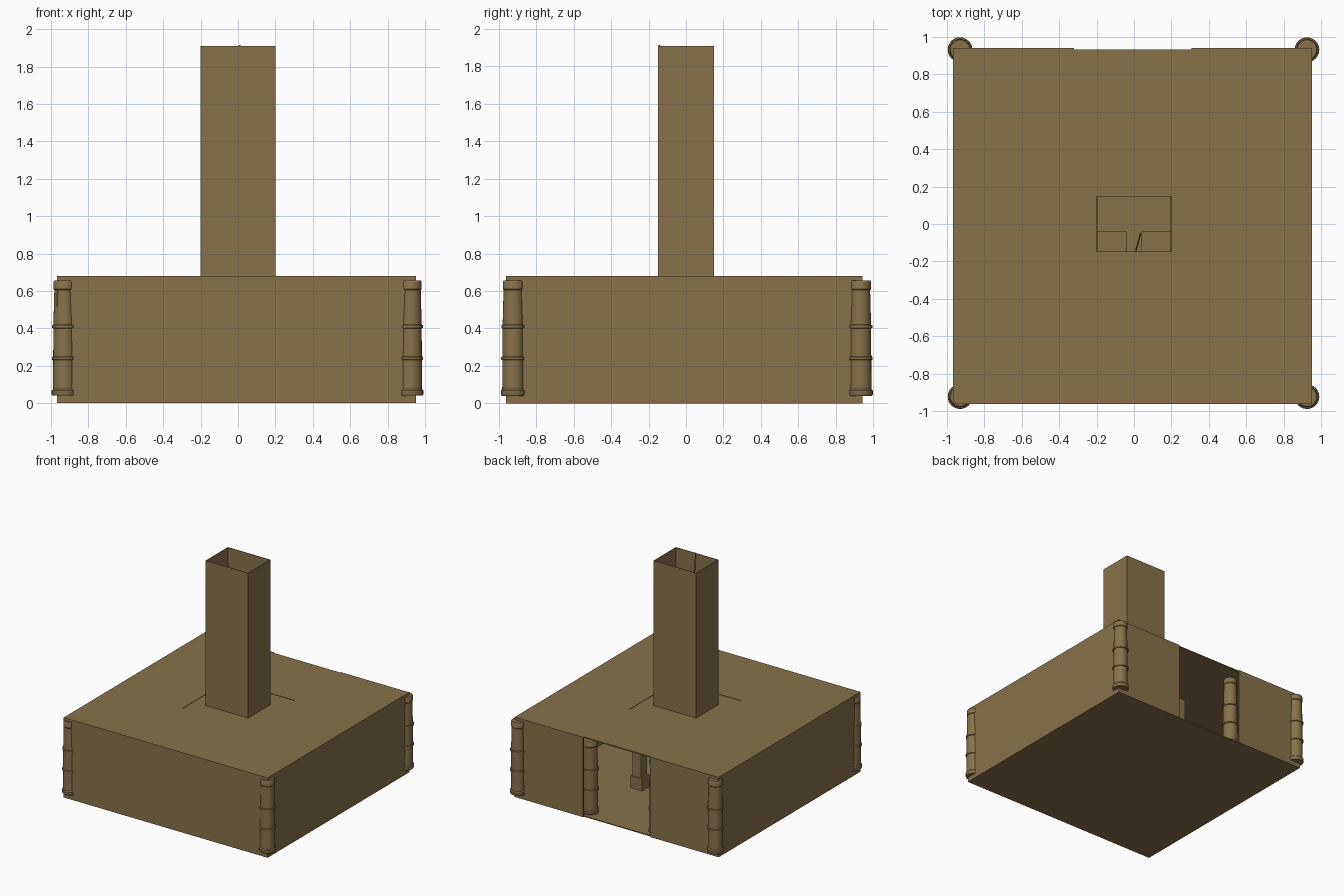
import bpy, bmesh, math
from mathutils import Vector

if "Cube" in bpy.data.objects:
    bpy.data.objects.remove(bpy.data.objects["Cube"])

mat = bpy.data.materials.new("weathered brown")
mat.diffuse_color = (0.25, 0.165, 0.07, 1)
mat.use_nodes = True
mat.node_tree.nodes["Principled BSDF"].inputs["Base Color"].default_value = mat.diffuse_color


def finish(bm, name):
    bmesh.ops.recalc_face_normals(bm, faces=bm.faces)
    me = bpy.data.meshes.new(name)
    bm.to_mesh(me)
    bm.free()
    me.materials.append(mat)
    ob = bpy.data.objects.new(name, me)
    bpy.context.collection.objects.link(ob)
    return ob


def box(name, x0, x1, y0, y1, z0, z1):
    bm = bmesh.new()
    bmesh.ops.create_cube(bm, size=1)
    for v in bm.verts:
        v.co = ((x0 + x1) / 2 + v.co.x * (x1 - x0),
                (y0 + y1) / 2 + v.co.y * (y1 - y0),
                (z0 + z1) / 2 + v.co.z * (z1 - z0))
    return finish(bm, name)


def frame(name, outer, inner, z0, z1):
    """Rectangular ring: rectangles are (x0, x1, y0, y1)."""
    bm = bmesh.new()
    loops = []
    for (x0, x1, y0, y1), z in ((outer, z0), (outer, z1), (inner, z1), (inner, z0)):
        loops.append([bm.verts.new(p) for p in
                      ((x0, y0, z), (x1, y0, z), (x1, y1, z), (x0, y1, z))])
    for a in range(4):
        A, B = loops[a], loops[(a + 1) % 4]
        for i in range(4):
            j = (i + 1) % 4
            bm.faces.new((A[i], A[j], B[j], B[i]))
    return finish(bm, name)


def column(name, x, y, z0):
    # turned post with foot, two rings and a cap
    prof = [(0, 0), (.062, 0), (.066, .008), (.066, .028), (.059, .036),
            (.058, .19), (.065, .193), (.065, .207), (.058, .21),
            (.057, .36), (.064, .363), (.064, .377), (.057, .38),
            (.052, .565), (.056, .57), (.056, .61), (.052, .617), (0, .617)]
    bm = bmesh.new()
    n = 24
    rings = []
    for r, z in prof:
        if r == 0:
            rings.append([bm.verts.new((x, y, z0 + z))] * n)
        else:
            rings.append([bm.verts.new((x + r * math.cos(2 * math.pi * i / n),
                                        y + r * math.sin(2 * math.pi * i / n),
                                        z0 + z)) for i in range(n)])
    for A, B in zip(rings, rings[1:]):
        for i in range(n):
            j = (i + 1) % n
            quad = list(dict.fromkeys((A[i], A[j], B[j], B[i])))
            bm.faces.new(quad)
    ob = finish(bm, name)
    bpy.context.view_layer.objects.active = ob
    ob.select_set(True)
    bpy.ops.object.shade_smooth_by_angle(angle=math.radians(35))
    ob.select_set(False)


X0, X1, Y0, Y1, H, T = -0.967, 0.953, -0.963, 0.942, 0.68, 0.01

# room shell: floor, roof and walls with a full-height opening at the back
box("floor", X0 + T, X1 - T, Y0 + T, Y1 - T, 0, 0.008)
hood = (-0.313, 0.31, -0.305, 0.315)
flue = (-0.2, 0.2, -0.15, 0.15)
frame("roof", (X0 + T, X1 - T, Y0 + T, Y1 - T), hood, H - T, H)
frame("hood_plate", hood, flue, H - T, H - 0.003)
box("front_wall", X0, X1, Y0, Y0 + T, 0, H)
box("left_wall", X0, X0 + T, Y0 + T, Y1, 0, H)
box("right_wall", X1 - T, X1, Y0 + T, Y1, 0, H)
box("back_wall_left", X0 + T, -0.322, Y1 - T, Y1, 0, H)
box("back_wall_right", 0.308, X1 - T, Y1 - T, Y1, 0, H)

# open chimney
frame("chimney", flue, (-0.196, 0.196, -0.146, 0.146), H - T, 1.91)

# corner columns and columns just inside the opening
for x in (-0.93, 0.925):
    for y in (-0.923, 0.932):
        column("corner_column", x, y, 0.04)
for x in (-0.315, 0.31):
    column("doorway_column", x, 0.84, 0.008)

# hearth posts on plinths under the chimney hood
for sx in (-1, 1):
    for sy in (-1, 1):
        cx, cy = sx * 0.255, sy * 0.255
        box("hearth_plinth", cx - .055, cx + .055, cy - .05, cy + .05, .008, .11)
        box("hearth_post", cx - .04, cx + .04, cy - .04, cy + .04, .11, H - T)

# low hearth blocks on the floor
for sx in (-1, 1):
    a, b = sorted((sx * 0.04, sx * 0.2))
    box("hearth_block", a, b, -0.2, -0.04, 0.008, 0.05)

# thin rod hanging down the flue
bm = bmesh.new()
p, q = Vector((0.035, -0.05, 0.05)), Vector((0.01, -0.142, 1.915))
d = q - p
bmesh.ops.create_cone(bm, cap_ends=True, segments=6, radius1=0.004, radius2=0.004, depth=d.length)
rot = d.to_track_quat('Z', 'Y')
for v in bm.verts:
    v.co = rot @ v.co + (p + q) / 2
finish(bm, "hanging_rod")
